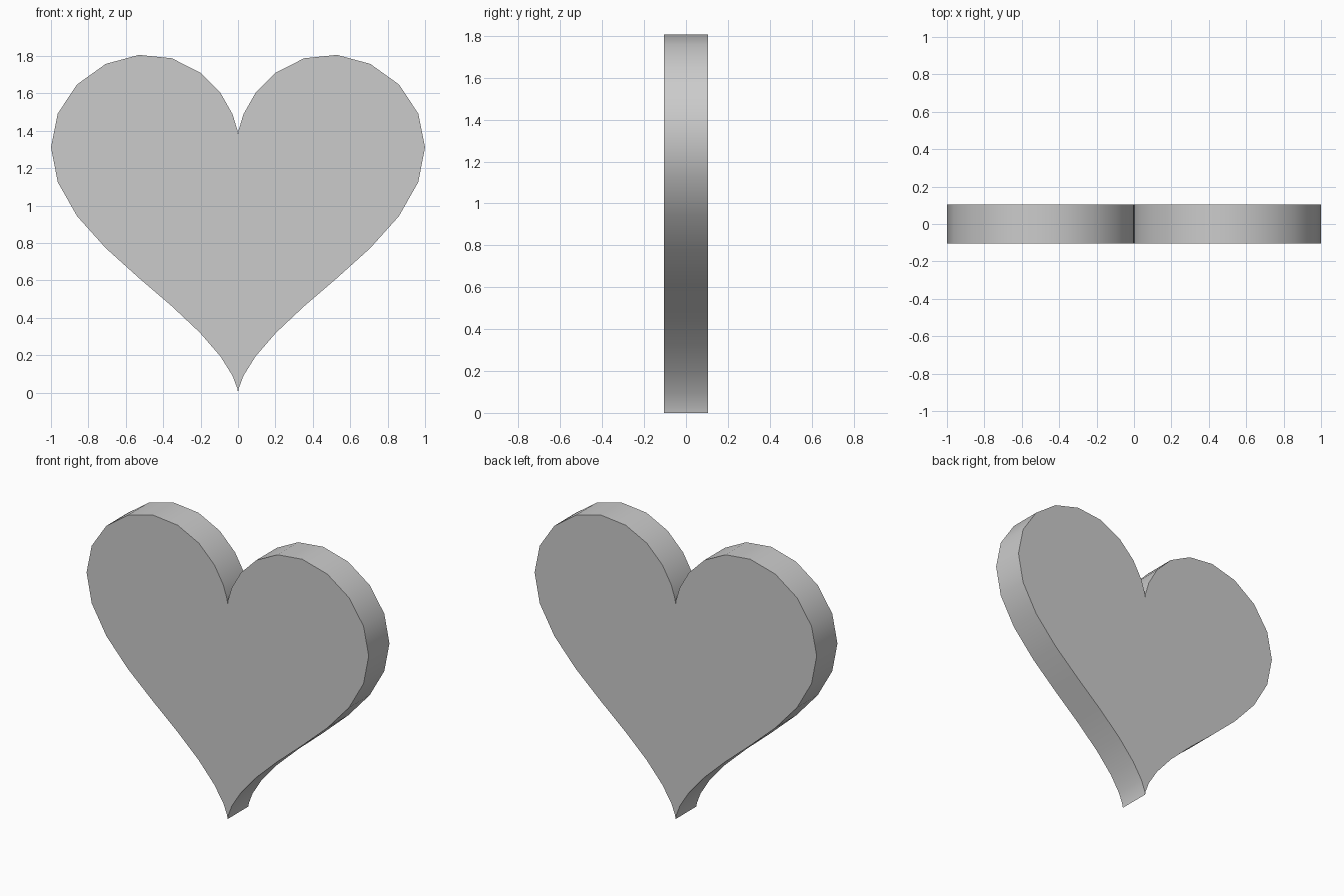
import bpy, bmesh
from math import sin, cos, radians, pi

if "Cube" in bpy.data.objects:
    bpy.data.objects.remove(bpy.data.objects["Cube"])

SIDES = 40
HALF_DEPTH = 0.105


def heart_point(t):
    # Classic heart curve, scaled to a half width of 1
    x = sin(t) ** 3
    z = (13 * cos(t) - 5 * cos(2 * t) - 2 * cos(3 * t) - cos(4 * t) + 17) / 16
    return x, z


# Heart outline filled as one face, then extruded to thickness
bm = bmesh.new()
outline = [heart_point(2 * pi * i / SIDES) for i in range(SIDES)]
front = bm.faces.new([bm.verts.new((x, -HALF_DEPTH, z)) for x, z in outline])
result = bmesh.ops.extrude_face_region(bm, geom=[front], use_keep_orig=True)
back_verts = [g for g in result["geom"] if isinstance(g, bmesh.types.BMVert)]
bmesh.ops.translate(bm, verts=back_verts, vec=(0, 2 * HALF_DEPTH, 0))
bmesh.ops.recalc_face_normals(bm, faces=bm.faces)

mesh = bpy.data.meshes.new("heart")
bm.to_mesh(mesh)
bm.free()
heart = bpy.data.objects.new("heart", mesh)
bpy.context.collection.objects.link(heart)

# Smooth rim with crisp front and back edges
bpy.context.view_layer.objects.active = heart
heart.select_set(True)
bpy.ops.object.shade_smooth_by_angle(angle=radians(40))
